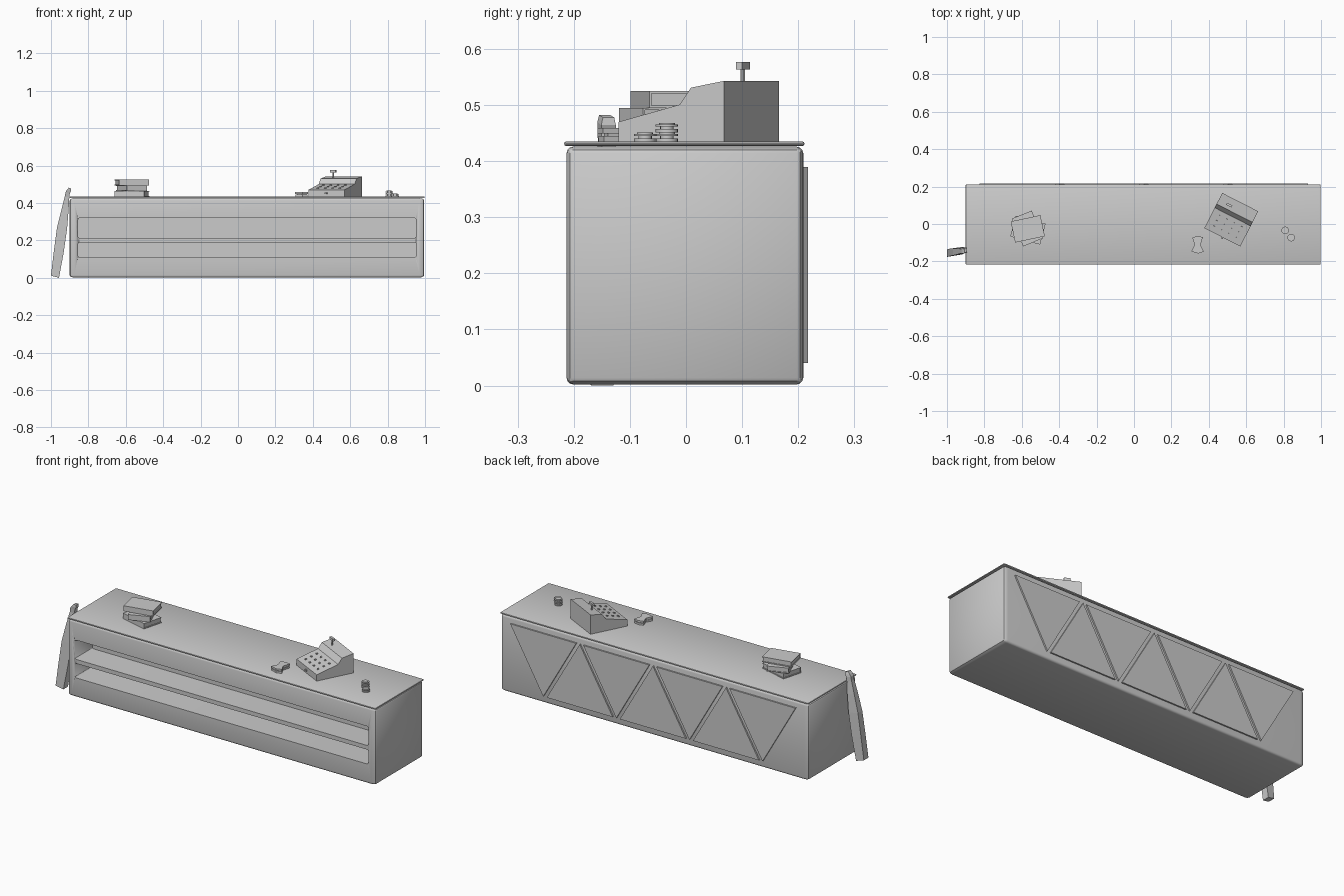
import bpy, bmesh, math
from mathutils import Matrix, Vector

if "Cube" in bpy.data.objects:
    bpy.data.objects.remove(bpy.data.objects["Cube"])


def finish(name, bm, place=None, smooth=False):
    bmesh.ops.recalc_face_normals(bm, faces=bm.faces[:])
    if place is not None:
        bm.transform(place)
    me = bpy.data.meshes.new(name)
    bm.to_mesh(me)
    bm.free()
    if smooth:
        me.shade_smooth()
        me.set_sharp_from_angle(angle=math.radians(30))
    ob = bpy.data.objects.new(name, me)
    bpy.context.collection.objects.link(ob)
    return ob


def add_box(bm, x0, x1, y0, y1, z0, z1):
    m = Matrix.Translation(((x0 + x1) / 2, (y0 + y1) / 2, (z0 + z1) / 2))
    m = m @ Matrix.Diagonal((x1 - x0, y1 - y0, z1 - z0, 1))
    return bmesh.ops.create_cube(bm, size=1, matrix=m)["verts"]


def add_loft(bm, rings):
    """Skin a list of equally long point rings and cap the ends."""
    rows = [[bm.verts.new(p) for p in r] for r in rings]
    n = len(rows[0])
    for a, b in zip(rows, rows[1:]):
        for i in range(n):
            bm.faces.new((a[i], a[(i + 1) % n], b[(i + 1) % n], b[i]))
    bm.faces.new(rows[0][::-1])
    bm.faces.new(rows[-1])


def add_cyl(bm, c, r, z0, z1, n=16):
    add_loft(bm, [[(c[0] + r * math.cos(2 * math.pi * i / n),
                    c[1] + r * math.sin(2 * math.pi * i / n), z)
                   for i in range(n)] for z in (z0, z1)])


def rounded_box(name, x0, x1, y0, y1, z0, z1, r, stretch=1, seg=3, axis=None):
    """Box with rounded edges; stretch widens the rounding along x."""
    bm = bmesh.new()
    add_box(bm, x0 / stretch, x1 / stretch, y0, y1, z0, z1)
    edges = [e for e in bm.edges if axis is None or
             abs((e.verts[0].co - e.verts[1].co).normalized()[axis]) > 0.9]
    bmesh.ops.bevel(bm, geom=edges, offset=r, segments=seg, profile=0.5, affect='EDGES')
    bm.transform(Matrix.Diagonal((stretch, 1, 1, 1)))
    return finish(name, bm, smooth=True)


def spot(x, y, z, deg):
    return Matrix.Translation((x, y, z)) @ Matrix.Rotation(math.radians(deg), 4, 'Z')


# Counter body with two long shelf recesses, and its top slab
body = rounded_box("counter_body", -0.9, 0.995, -0.213, 0.209, 0.002, 0.426, 0.012, 2)
for i, (z0, z1) in enumerate([(0.11, 0.19), (0.213, 0.32)]):
    cut = rounded_box(f"shelf_cutter_{i}", -0.855, 0.952, -0.3, -0.06, z0, z1, 0.01, 1, 3, 1)
    cut.hide_render = True
    cut.hide_set(True)
    mod = body.modifiers.new("shelf", 'BOOLEAN')
    mod.object = cut
    mod.operation = 'DIFFERENCE'
    mod.solver = 'EXACT'
rounded_box("counter_top", -0.9, 0.998, -0.217, 0.211, 0.427, 0.435, 0.0035, 2, 2)

# Triangular panels on the back, alternately pointing down and up
bm = bmesh.new()
for k in range(7):
    c = 0.0525 + (k - 3) * 0.225
    base, tip = (0.39, 0.04) if k % 2 == 0 else (0.04, 0.39)
    add_loft(bm, [[(c - 0.203, y, base), (c + 0.203, y, base), (c, y, tip)]
                  for y in (0.2, 0.217)])
finish("back_panels", bm)

# Cash register
place = spot(0.52, 0.023, 0.434, -27)
w, d = 0.108, 0.1055
profile = [(-d, 0), (-d, 0.036), (0.017, 0.067), (0.039, 0.097), (d, 0.109), (d, 0.109), (d, 0)]
profile[4] = (0.1, 0.109)
profile.insert(4, (d - 0.06, 0.1))
profile = [(-d, 0), (-d, 0.036), (0.017, 0.067), (0.039, 0.097), (d, 0.109), (d, 0)]
bm = bmesh.new()
add_loft(bm, [[(x, y, z) for y, z in profile] for x in (-w, w)])
finish("register_body", bm, place)

# Register keys, drawer knob and display on a post
bm = bmesh.new()
slope = math.atan2(0.031, 0.1225)
for row in range(3):
    for col in range(4):
        y = -0.075 + row * 0.032
        m = Matrix.Translation((-0.066 + col * 0.044, y, 0.037 + (y + d) * 0.253))
        m = m @ Matrix.Rotation(slope, 4, 'X') @ Matrix.Diagonal((0.009, 0.009, 0.008, 1))
        bmesh.ops.create_cube(bm, size=1, matrix=m)
finish("register_keys", bm, place)
bm = bmesh.new()
add_box(bm, -0.006, 0.006, -d - 0.008, -d + 0.002, 0.014, 0.023)
finish("register_knob", bm, place)
bm = bmesh.new()
add_cyl(bm, (-0.045, 0.065), 0.004, 0.1, 0.13, 8)
add_box(bm, -0.061, -0.029, 0.059, 0.071, 0.129, 0.143)
finish("register_display", bm, place)


# Stacked books: two covers, a spine and the pages
def book(name, m, sx, sy, h=0.03):
    x, y, t = sx / 2, sy / 2, 0.004
    bm = bmesh.new()
    add_box(bm, -x, x, -y, y, 0, t)
    add_box(bm, -x, x, -y, y, h - t, h)
    add_box(bm, -x, x, -y, -y + t, t, h - t)
    finish(name + "_cover", bm, m)
    bm = bmesh.new()
    add_box(bm, -x + 0.004, x - 0.004, -y + t, y - 0.004, t, h - t)
    finish(name + "_pages", bm, m)


book("bottom_book", spot(-0.567, -0.033, 0.435, -15), 0.165, 0.115)
book("middle_book", spot(-0.57, -0.024, 0.465, 22), 0.115, 0.16)
book("top_book", spot(-0.568, -0.026, 0.495, 12), 0.162, 0.115)

# Bat leaning on the left end: (x left, x right, z left, z right, y centre, y half)
sections = [(-1.0, -0.957, 0.012, 0.0, -0.153, 0.02), (-0.985, -0.933, 0.14, 0.13, -0.149, 0.02),
            (-0.968, -0.914, 0.267, 0.262, -0.146, 0.019), (-0.944, -0.906, 0.365, 0.36, -0.144, 0.016),
            (-0.926, -0.902, 0.435, 0.428, -0.142, 0.012), (-0.922, -0.899, 0.458, 0.452, -0.142, 0.013),
            (-0.915, -0.893, 0.47, 0.464, -0.142, 0.013), (-0.905, -0.893, 0.482, 0.478, -0.142, 0.01)]
bm = bmesh.new()
add_loft(bm, [[(a, y - h - 0.003, za), (b, y - h + 0.004, zb), (b, y + h + 0.004, zb),
               (a, y + h - 0.003, za)] for a, b, za, zb, y, h in sections])
finish("bat", bm)

# Small two-layer waisted holder beside the register
outline = [(-0.028, 0.04), (0, 0.047), (0.028, 0.042), (0.016, 0), (0.034, -0.036),
           (0.004, -0.046), (-0.034, -0.034), (-0.016, 0)]
bm = bmesh.new()
for z0, z1, s in [(0.435, 0.445, 0.95), (0.445, 0.449, 0.75), (0.449, 0.459, 1)]:
    add_loft(bm, [[(0.34 + x * s, -0.112 + y * s, z) for x, y in outline] for z in (z0, z1)])
finish("waisted_holder", bm)

# Spools: one pair stacked and one single
for i, (x, y, z) in enumerate([(0.808, -0.034, 0.435), (0.808, -0.034, 0.4515), (0.84, -0.073, 0.435)]):
    bm = bmesh.new()
    for r, a, b in [(0.02, 0, 0.0055), (0.012, 0.0055, 0.01), (0.02, 0.01, 0.0135), (0.014, 0.0135, 0.0165)]:
        add_cyl(bm, (x, y), r, z + a, z + b)
    finish(f"spool_{i + 1}", bm, smooth=True)
